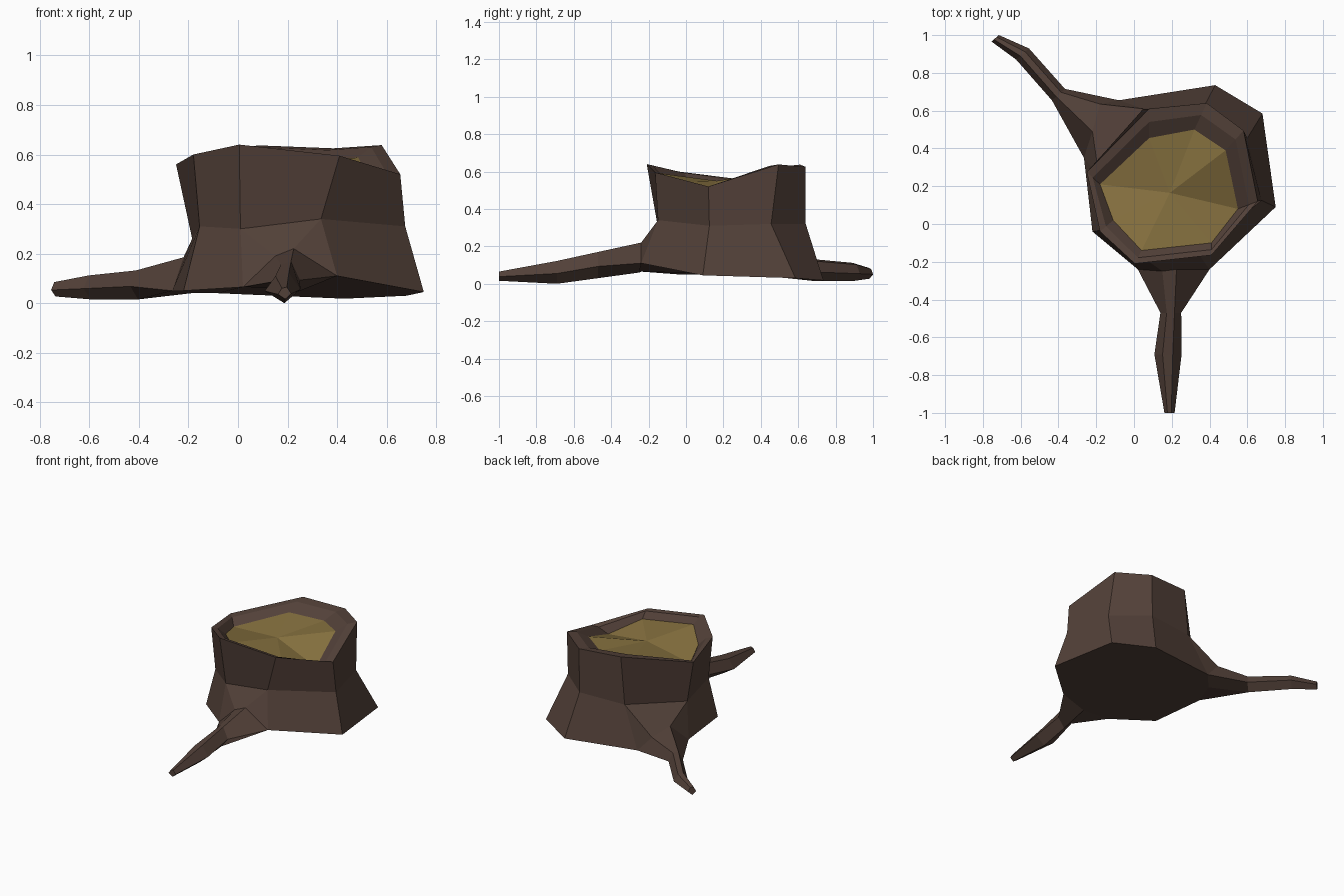
import bpy, bmesh
from mathutils import Vector

if "Cube" in bpy.data.objects:
    bpy.data.objects.remove(bpy.data.objects["Cube"])


def make_object(name, bm, color):
    bmesh.ops.recalc_face_normals(bm, faces=bm.faces)
    mesh = bpy.data.meshes.new(name)
    bm.to_mesh(mesh)
    bm.free()
    mat = bpy.data.materials.new(name + "_material")
    mat.diffuse_color = (*color, 1)
    mat.use_nodes = True
    mat.node_tree.nodes["Principled BSDF"].inputs["Base Color"].default_value = mat.diffuse_color
    mesh.materials.append(mat)
    obj = bpy.data.objects.new(name, mesh)
    bpy.context.collection.objects.link(obj)
    return obj


def ring(bm, points):
    return [bm.verts.new(p) for p in points]


def bridge(bm, a, b, skip=()):
    n = len(a)
    for i in range(n):
        if i not in skip:
            j = (i + 1) % n
            bm.faces.new((a[i], a[j], b[j], b[i]))


# Eight-sided trunk: base, waist and uneven cut rim (counter-clockwise from front left)
BASE = [(0.02, -0.24, 0.065), (0.40, -0.24, 0.11), (0.75, 0.09, 0.045), (0.68, 0.585, 0.03),
        (0.43, 0.735, 0.018), (-0.08, 0.655, 0.04), (-0.265, 0.35, 0.05), (-0.22, -0.04, 0.05)]
WAIST = [(0.01, -0.15, 0.30), (0.335, -0.15, 0.34), (0.675, 0.125, 0.31), (0.60, 0.455, 0.32),
         (0.38, 0.64, 0.32), (0.05, 0.61, 0.31), (-0.185, 0.25, 0.26), (-0.155, -0.03, 0.31)]
RIM = [(0.005, -0.21, 0.64), (0.41, -0.165, 0.595), (0.655, 0.12, 0.52), (0.58, 0.495, 0.638),
       (0.385, 0.64, 0.625), (0.08, 0.61, 0.637), (-0.25, 0.275, 0.56), (-0.18, -0.04, 0.60)]
# Outline of the cut wood sunk inside the rim
WOOD = [(0.04, -0.14), (0.41, -0.10), (0.55, 0.08), (0.485, 0.39),
        (0.32, 0.50), (0.08, 0.455), (-0.18, 0.21), (-0.11, 0.02)]
wood_ring = [(x, y, r[2] - 0.05) for (x, y), r in zip(WOOD, RIM)]
lip_ring = [Vector(r).lerp(Vector(w), 0.45) + Vector((0, 0, 0.015))
            for r, w in zip(RIM, wood_ring)]

# Roots: base panel index, outward direction, first-ring crown points, keel,
# then sections (x, y, half width, low z, high z)
ROOTS = [
    (0, (0, -1), [(0.15, -0.25, 0.19), (0.225, -0.24, 0.22)], (0.22, -0.25, 0.06),
     [(0.195, -0.47, 0.055, 0.03, 0.17), (0.18, -0.69, 0.072, 0.0, 0.122),
      (0.188, -1.0, 0.027, 0.016, 0.065)]),
    (5, (-0.66, 0.75), [(-0.18, 0.635, 0.15), (-0.22, 0.49, 0.185)], (-0.19, 0.53, 0.04),
     [(-0.40, 0.685, 0.046, 0.015, 0.132), (-0.59, 0.90, 0.045, 0.015, 0.112),
      (-0.735, 0.983, 0.026, 0.027, 0.085)]),
]
# Five-sided root section: (across, up) fractions
SECTION = [(-1, 0.4), (-0.4, 0.9), (0.35, 1.0), (1, 0.45), (0.1, 0.0)]

bm = bmesh.new()
base, waist, rim, lip, inner = [ring(bm, p) for p in (BASE, WAIST, RIM, lip_ring, wood_ring)]
bridge(bm, base, waist, skip=[r[0] for r in ROOTS])
bridge(bm, waist, rim)
bridge(bm, rim, lip)
bridge(bm, lip, inner)

underside = []
keels = {}
for panel, (dx, dy), crowns, keel, sections in ROOTS:
    a, b, wa, wb = base[panel], base[panel + 1], waist[panel], waist[panel + 1]
    ca, cb = ring(bm, crowns)
    k = bm.verts.new(keel)
    keels[panel] = k
    # Flare from trunk into root
    bm.faces.new((wa, ca, cb, wb))
    bm.faces.new((wa, a, ca))
    bm.faces.new((wb, cb, b))
    # Tapering root with closed tip
    prev = [a, ca, cb, b, k]
    for x, y, w, lo, hi in sections:
        cur = ring(bm, [(x - dy * w * u, y + dx * w * u, lo + (hi - lo) * v)
                        for u, v in SECTION])
        bridge(bm, prev, cur)
        prev = cur
    bm.faces.new(prev)

# Flat underside
for i, v in enumerate(base):
    underside.append(v)
    if i in keels:
        underside.append(keels[i])
bm.faces.new(underside[::-1])
make_object("stump_bark", bm, (0.085, 0.052, 0.04))

# Cut wood face as a shallow fan
bm = bmesh.new()
edge = ring(bm, wood_ring)
center = bm.verts.new((0.19, 0.165, 0.55))
for i in range(8):
    bm.faces.new((edge[i], edge[(i + 1) % 8], center))
wood = make_object("cut_wood", bm, (0.24, 0.165, 0.05))
if wood.data.polygons[0].normal.z < 0:
    wood.data.flip_normals()
